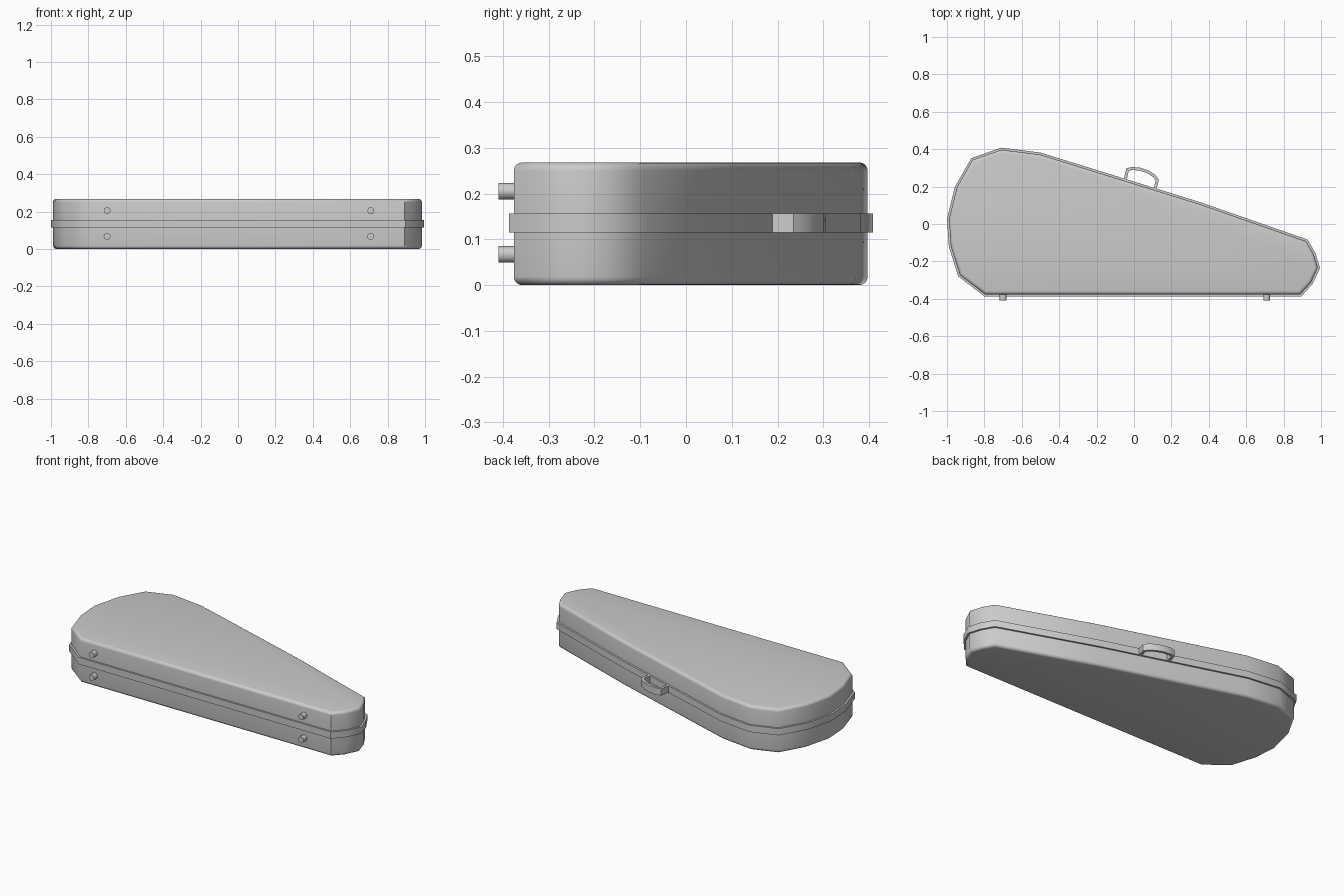
import bpy, bmesh, math
from mathutils import Vector

if "Cube" in bpy.data.objects:
    bpy.data.objects.remove(bpy.data.objects["Cube"], do_unlink=True)

grey = bpy.data.materials.new("light grey")
grey.use_nodes = True
grey.diffuse_color = (0.6, 0.6, 0.6, 1)
grey.node_tree.nodes["Principled BSDF"].inputs["Base Color"].default_value = (0.6, 0.6, 0.6, 1)


def inset(points, d):
    """Move a counter-clockwise outline inwards by d with mitred corners."""
    pts = [Vector(p) for p in points]
    out = []
    for i, p in enumerate(pts):
        a = (p - pts[i - 1]).normalized()
        b = (pts[(i + 1) % len(pts)] - p).normalized()
        na, nb = Vector((-a.y, a.x)), Vector((-b.y, b.x))
        out.append(p + (na + nb) * d / (1 + na.dot(nb)))
    return out


def finish(obj, angle):
    obj.data.materials.append(grey)
    bpy.ops.object.select_all(action='DESELECT')
    obj.select_set(True)
    bpy.context.view_layer.objects.active = obj
    bpy.ops.object.shade_smooth_by_angle(angle=math.radians(angle))


def prism(name, outline, z0, z1, round_z=None, radius=0.018, angle=45):
    """Extrude an outline upwards, optionally rounding the rim at one height."""
    bm = bmesh.new()
    face = bm.faces.new([bm.verts.new((p[0], p[1], z0)) for p in outline])
    top = bmesh.ops.extrude_face_region(bm, geom=[face], use_keep_orig=True)
    verts = [g for g in top["geom"] if isinstance(g, bmesh.types.BMVert)]
    bmesh.ops.translate(bm, verts=verts, vec=(0, 0, z1 - z0))
    bmesh.ops.recalc_face_normals(bm, faces=bm.faces)
    if round_z is not None:
        rim = [e for e in bm.edges if all(abs(v.co.z - round_z) < 1e-5 for v in e.verts)]
        bmesh.ops.bevel(bm, geom=rim, offset=radius, segments=4, profile=0.5, affect='EDGES')
    mesh = bpy.data.meshes.new(name)
    bm.to_mesh(mesh)
    bm.free()
    obj = bpy.data.objects.new(name, mesh)
    bpy.context.collection.objects.link(obj)
    finish(obj, angle)
    return obj


# Case outline, counter-clockwise from above
outline = [(-0.80, -0.387), (0.895, -0.387), (0.955, -0.32), (0.995, -0.235),
           (0.97, -0.155), (0.928, -0.083), (0.35, 0.118), (-0.50, 0.382),
           (-0.71, 0.408), (-0.87, 0.352), (-0.957, 0.20), (-1.0, 0.03),
           (-0.99, -0.12), (-0.94, -0.28)]
body = inset(outline, 0.011)

# Two shells and the seam band between them
prism("base_shell", body, 0, 0.136, round_z=0)
prism("lid_shell", body, 0.136, 0.268, round_z=0.268)
prism("seam_band", outline, 0.115, 0.156)

# Carrying handle: a flat strap, its ends buried in the band
arch = [(0.115, 0.165), (0.133, 0.235), (0.115, 0.262), (0.08, 0.285),
        (0.035, 0.301), (-0.01, 0.305), (-0.041, 0.298), (-0.058, 0.225)]
inner = inset(arch, 0.016)
prism("handle", arch + inner[::-1], 0.115, 0.156)

# Feet on the long straight side
for side, x in (("right", -0.70), ("left", 0.71)):
    for level, z in (("lower", 0.067), ("upper", 0.205)):
        bpy.ops.mesh.primitive_cylinder_add(vertices=24, radius=0.018, depth=0.05,
                                            location=(x, -0.384, z),
                                            rotation=(math.pi / 2, 0, 0))
        foot = bpy.context.object
        foot.name = f"{level}_{side}_foot"
        finish(foot, 45)
